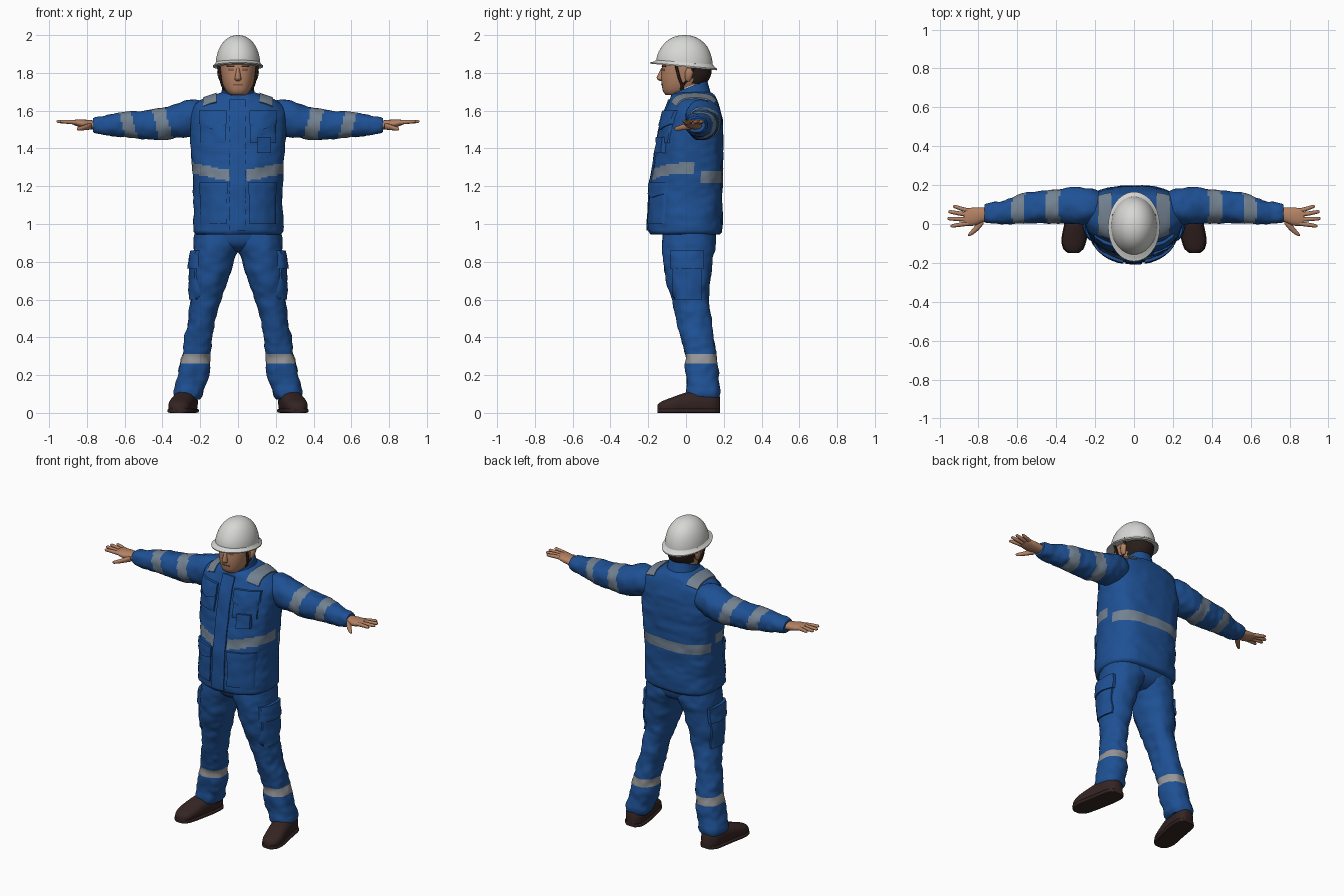
import bpy, bmesh, math
from mathutils import Vector, noise
from mathutils.bvhtree import BVHTree

if "Cube" in bpy.data.objects:
    bpy.data.objects.remove(bpy.data.objects["Cube"])


def material(name, rgb):
    m = bpy.data.materials.new(name)
    m.diffuse_color = (*rgb, 1)
    m.use_nodes = True
    m.node_tree.nodes["Principled BSDF"].inputs["Base Color"].default_value = m.diffuse_color
    return m


BLUE = material("work blue", (0.013, 0.082, 0.30))
SILVER = material("reflective silver", (0.17, 0.22, 0.28))
GREY = material("trouser band grey", (0.30, 0.30, 0.31))
SKIN = material("skin", (0.45, 0.22, 0.125))
DARK_SKIN = material("shaded skin", (0.22, 0.10, 0.06))
HAIR = material("dark hair", (0.022, 0.013, 0.010))
BROWN = material("boot brown", (0.035, 0.018, 0.017))
WHITE = material("helmet white", (0.68, 0.68, 0.66))
SHIRT = material("shirt grey", (0.42, 0.42, 0.42))


def finish(name, bm, mats, paint=None, mirror=False):
    """Turn a bmesh into a named, painted and smooth-shaded object."""
    if paint:
        for f in bm.faces:
            f.material_index = paint(f.calc_center_median())
    me = bpy.data.meshes.new(name)
    bm.to_mesh(me)
    bm.free()
    for m in mats:
        me.materials.append(m)
    ob = bpy.data.objects.new(name, me)
    bpy.context.collection.objects.link(ob)
    bpy.ops.object.select_all(action='DESELECT')
    ob.select_set(True)
    bpy.context.view_layer.objects.active = ob
    bpy.ops.object.shade_smooth_by_angle(angle=math.radians(50))
    if mirror:
        ob.modifiers.new("mirror", 'MIRROR')
    return ob


def resample(secs, step):
    """Cubic interpolation of the sections at an even spacing."""
    ps = [Vector(s) for s in secs]
    last = len(ps) - 1
    slopes = []
    for i in range(last + 1):
        a, b = ps[max(i - 1, 0)], ps[min(i + 1, last)]
        slopes.append((b - a) / (b[0] - a[0]))
    out = []
    for i in range(last):
        a, b = ps[i], ps[i + 1]
        h = b[0] - a[0]
        k = max(1, round(h / step))
        for j in range(k):
            t = j / k
            p = (a * (2*t**3 - 3*t*t + 1) + slopes[i] * (h * (t**3 - 2*t*t + t))
                 + b * (3*t*t - 2*t**3) + slopes[i + 1] * (h * (t**3 - t*t)))
            out.append(p)
    return out + [ps[-1]]


def loft(name, axis, secs, mats, n=24, step=None, power=(2.2, 2.2), wrinkle=0,
         warp=None, paint=None, mirror=False):
    """Sections are (position, low a, high a, low b, high b) along an axis;
    power gives the squareness of the high-b and low-b halves."""
    order = {'x': (2, 0, 1), 'y': (0, 2, 1), 'z': (0, 1, 2)}[axis]
    bm = bmesh.new()
    rings = []
    for t, a0, a1, b0, b1 in (resample(secs, step) if step else secs):
        ring = []
        for i in range(n):
            w = 2 * math.pi * i / n
            c, s = math.cos(w), math.sin(w)
            e = 2 / (power[0] if s >= 0 else power[1])
            da = math.copysign(abs(c) ** e, c) * (a1 - a0) / 2
            db = math.copysign(abs(s) ** e, s) * (b1 - b0) / 2
            k = Vector(((a0 + a1) / 2 + da, (b0 + b1) / 2 + db, t))
            p = Vector((k[order[0]], k[order[1]], k[order[2]]))
            if wrinkle:
                d = Vector((da, db, 0))
                out = Vector((d[order[0]], d[order[1]], d[order[2]])).normalized()
                p += out * wrinkle * (noise.noise(p * 11) + 0.6 * noise.noise(p * 26))
            if warp:
                p = warp(p)
            ring.append(bm.verts.new(p))
        rings.append(ring)
    for r, q in zip(rings, rings[1:]):
        for i in range(n):
            bm.faces.new((r[i], r[(i + 1) % n], q[(i + 1) % n], q[i]))
    bm.faces.new(rings[0])
    bm.faces.new(rings[-1])
    bmesh.ops.recalc_face_normals(bm, faces=bm.faces)
    return finish(name, bm, mats, paint, mirror)


def sym(t, w, b0, b1):
    return (t, -w, w, b0, b1)


def tree(*obs):
    verts, polys = [], []
    for o in obs:
        k = len(verts)
        verts += [v.co.copy() for v in o.data.vertices]
        polys += [[k + i for i in p.vertices] for p in o.data.polygons]
    return BVHTree.FromPolygons(verts, polys)


def plate(name, target, ray, lift, mat, n=10, mirror=False):
    """Patch laid on a target surface, with edges that sink into it."""
    bm = bmesh.new()
    par = [0] + [i / n for i in range(n + 1)] + [1]
    m = len(par)
    grid, toward = [], Vector()
    for i, u in enumerate(par):
        for j, v in enumerate(par):
            o, d = ray(u, v)
            d.normalize()
            hit = target.ray_cast(o, d)[0] or target.find_nearest(o + d)[0]
            edge = i in (0, m - 1) or j in (0, m - 1)
            grid.append(bm.verts.new(hit - d * (-0.008 if edge else lift)))
            toward += d
    for i in range(m - 1):
        for j in range(m - 1):
            k = i * m + j
            bm.faces.new((grid[k], grid[k + 1], grid[k + m + 1], grid[k + m]))
    bm.normal_update()
    if sum((f.normal * f.calc_area() for f in bm.faces), Vector()).dot(toward) > 0:
        bmesh.ops.reverse_faces(bm, faces=bm.faces)
    return finish(name, bm, [mat], None, mirror)


def front(x0, x1, z0, z1, sag=0):
    return lambda u, v: (Vector((x0 + (x1 - x0) * u, -1,
                                 z0 + (z1 - z0) * v - sag * (1 - abs(2*u - 1)) * (1 - v))),
                         Vector((0, 1, 0)))


def side(y0, y1, z0, z1):
    return lambda u, v: (Vector((1, y0 + (y1 - y0) * u, z0 + (z1 - z0) * v)), Vector((-1, 0, 0)))


# Jacket body with reflective waist stripe
def waist_stripe(c):
    if c.y < 0.03:
        return int(abs(c.x) > 0.045 and abs(c.z - 1.257 - 0.2 * (abs(c.x) - 0.05)) < 0.029)
    return int(c.y > 0.08 and abs(c.z - 1.248) < 0.034)


jacket = loft("jacket", 'z', [
    sym(0.945, 0.222, -0.188, 0.178), sym(0.96, 0.236, -0.198, 0.19),
    sym(1.1, 0.235, -0.196, 0.192), sym(1.2, 0.235, -0.19, 0.193),
    sym(1.3, 0.242, -0.172, 0.195), sym(1.4, 0.25, -0.155, 0.197),
    sym(1.5, 0.256, -0.138, 0.195), sym(1.58, 0.252, -0.118, 0.187),
    sym(1.63, 0.232, -0.096, 0.175), sym(1.66, 0.19, -0.085, 0.16),
    sym(1.685, 0.125, -0.075, 0.145), sym(1.70, 0.08, -0.06, 0.12)],
    [BLUE, SILVER], n=72, step=0.009, power=(2.8, 2.1), wrinkle=0.007, paint=waist_stripe)


# Sleeves with two reflective bands
def sleeve_bands(c):
    s = c.x - (c.z - 1.53) * 0.25
    return int(0.365 < s < 0.437 or 0.55 < s < 0.615)


sleeve = loft("sleeve", 'x', [
    (0.14, 0.01, 0.15, 1.49, 1.64), (0.24, 0.0, 0.185, 1.465, 1.657),
    (0.30, 0.0, 0.188, 1.457, 1.645), (0.40, 0.005, 0.178, 1.447, 1.612),
    (0.50, 0.005, 0.17, 1.452, 1.602), (0.60, 0.0, 0.15, 1.458, 1.594),
    (0.70, 0.0, 0.118, 1.468, 1.574), (0.75, 0.002, 0.105, 1.478, 1.566),
    (0.768, 0.008, 0.097, 1.487, 1.558)],
    [BLUE, SILVER], n=32, step=0.011, wrinkle=0.010, paint=sleeve_bands, mirror=True)

# Jacket details
body = tree(jacket)
shoulders = tree(jacket, sleeve)
plate("zip_placket", body, front(-0.045, 0.04, 0.965, 1.66), 0.008, BLUE, 24)
plate("chest_pocket", body, front(0.065, 0.2, 1.43, 1.58), 0.010, BLUE, mirror=True)
plate("chest_pocket_flap", body, front(0.06, 0.207, 1.53, 1.60, 0.03), 0.018, BLUE, mirror=True)
plate("lower_pocket", body, front(0.06, 0.2, 1.0, 1.19), 0.009, BLUE, mirror=True)
plate("lower_pocket_flap", body, front(0.055, 0.205, 1.16, 1.22, 0.02), 0.016, BLUE, mirror=True)
plate("pouch", body, front(0.10, 0.175, 1.375, 1.46), 0.024, BLUE, 5)


def over_shoulder(u, v):
    a = math.radians(-48 + 90 * v)
    d = Vector((0, math.sin(a), math.cos(a)))
    return Vector((0.115 + 0.07 * u, 0.05, 1.53)) + d, -d


plate("shoulder_patch", shoulders, over_shoulder, 0.007, SILVER, 14, True)

# Collar tilted down to the front, shirt edge inside it
tilt = lambda p: Vector((p.x, p.y, p.z + 0.36 * (p.y - 0.02) * max(0, (p.z - 1.62) / 0.1)))
loft("collar", 'z', [sym(1.62, 0.115, -0.088, 0.15), sym(1.68, 0.092, -0.082, 0.128),
                     sym(1.725, 0.083, -0.08, 0.112)], [BLUE], n=32, step=0.012, warp=tilt)
loft("shirt_collar", 'z', [sym(1.62, 0.08, -0.07, 0.1), sym(1.735, 0.074, -0.073, 0.102)],
     [SHIRT], warp=tilt)

# Trousers
loft("trouser_seat", 'z', [sym(0.855, 0.06, -0.06, 0.09), sym(0.88, 0.14, -0.10, 0.135),
                           sym(0.92, 0.21, -0.12, 0.155), sym(1.0, 0.218, -0.13, 0.165)],
     [BLUE], n=40, step=0.015, power=(2.6, 2.6), wrinkle=0.004)
leg = loft("trouser_leg", 'z', [
    (0.07, 0.205, 0.325, 0.02, 0.172), (0.09, 0.19, 0.336, 0.0, 0.18),
    (0.15, 0.166, 0.333, 0.003, 0.177), (0.25, 0.152, 0.315, -0.002, 0.167),
    (0.35, 0.142, 0.29, -0.018, 0.155), (0.45, 0.126, 0.265, -0.045, 0.14),
    (0.6, 0.085, 0.248, -0.075, 0.122), (0.75, 0.035, 0.246, -0.113, 0.135),
    (0.84, 0.006, 0.242, -0.122, 0.15), (0.9, -0.02, 0.235, -0.125, 0.157),
    (1.0, -0.03, 0.215, -0.12, 0.16)],
    [BLUE, GREY], n=40, step=0.012, wrinkle=0.011, mirror=True,
    paint=lambda c: int(0.268 < c.z < 0.315))
leg_tree = tree(leg)
plate("cargo_pocket", leg_tree, side(-0.075, 0.085, 0.60, 0.84), 0.010, BLUE, mirror=True)
plate("cargo_pocket_flap", leg_tree, side(-0.085, 0.095, 0.765, 0.86), 0.018, BLUE, mirror=True)

# Boots
boot = [(-0.15, 0.312, 0.022, 0.045), (-0.13, 0.312, 0.046, 0.06), (-0.08, 0.308, 0.06, 0.08),
        (0.0, 0.292, 0.062, 0.108), (0.08, 0.278, 0.062, 0.122), (0.15, 0.27, 0.055, 0.115),
        (0.18, 0.268, 0.03, 0.085)]
loft("boot", 'y', [(y, x - w, x + w, 0.004, h) for y, x, w, h in boot],
     [BROWN], step=0.012, power=(2.2, 4), mirror=True)
loft("boot_sole", 'y', [(y, x - w - 0.005, x + w + 0.005, 0.0, 0.022) for y, x, w, h in boot],
     [BROWN], step=0.012, power=(6, 6), mirror=True)

# Hands
loft("palm", 'x', [(0.74, 0.015, 0.085, 1.50, 1.545), (0.78, 0.008, 0.085, 1.502, 1.55),
                   (0.82, -0.008, 0.085, 1.508, 1.553), (0.86, -0.008, 0.08, 1.52, 1.553),
                   (0.875, 0.0, 0.074, 1.527, 1.549)], [SKIN], step=0.012, mirror=True)
for i, (y0, x1, y1) in enumerate([(0.068, 0.93, 0.09), (0.047, 0.955, 0.063),
                                  (0.023, 0.96, 0.028), (0.003, 0.943, -0.01)]):
    loft(f"finger_{i + 1}", 'x', [
        (x, y - r, y + r, z - r, z + r) for x, y, z, r in [
            (0.85, y0, 1.537, 0.012), ((0.85 + x1) / 2, (y0 + y1) / 2, 1.541, 0.011),
            (x1 - 0.008, y1, 1.543, 0.009), (x1, y1, 1.543, 0.004)]],
        [SKIN], n=10, mirror=True)
loft("thumb", 'x', [(0.775, -0.002, 0.04, 1.50, 1.535), (0.80, -0.032, 0.015, 1.498, 1.53),
                    (0.825, -0.052, -0.018, 1.495, 1.52), (0.845, -0.063, -0.042, 1.494, 1.514),
                    (0.853, -0.062, -0.052, 1.498, 1.509)], [SKIN], n=12, mirror=True)

# Head with hair on the back
head = loft("head", 'z', [
    sym(1.682, 0.04, -0.105, -0.01), sym(1.70, 0.06, -0.121, 0.045), sym(1.73, 0.077, -0.127, 0.09),
    sym(1.77, 0.088, -0.131, 0.125), sym(1.82, 0.094, -0.128, 0.136), sym(1.89, 0.094, -0.12, 0.125)],
    [SKIN, HAIR], n=40, step=0.012, power=(2.2, 2.4),
    paint=lambda c: int(c.y > 0.03 and c.z > 1.74 - 0.2 * (c.y - 0.03)))
loft("neck", 'z', [sym(1.6, 0.064, -0.06, 0.085), sym(1.76, 0.064, -0.06, 0.09)], [SKIN])
loft("nose", 'z', [sym(1.757, 0.011, -0.138, -0.11), sym(1.766, 0.018, -0.153, -0.11),
                   sym(1.776, 0.016, -0.156, -0.11), sym(1.825, 0.008, -0.131, -0.11)], [SKIN], n=12)
loft("ear", 'z', [(1.755, 0.08, 0.095, 0.0, 0.02), (1.77, 0.08, 0.104, -0.005, 0.03),
                  (1.805, 0.08, 0.112, -0.005, 0.04), (1.825, 0.08, 0.104, 0.005, 0.035)],
     [SKIN], n=12, mirror=True)
face = tree(head)
plate("eye", face, front(0.022, 0.052, 1.811, 1.823), 0.002, DARK_SKIN, 4, True)
plate("eyebrow", face, front(0.018, 0.06, 1.832, 1.84), 0.003, HAIR, 4, True)
plate("mouth", face, front(-0.026, 0.026, 1.734, 1.741), 0.003, DARK_SKIN, 6)

# Chin straps
for name, y in (("front_strap", -0.055), ("rear_strap", 0.045)):
    loft(name, 'z', [(1.69, 0.055, 0.068, -0.03, -0.015), (1.73, 0.076, 0.088, -0.028, -0.012),
                     (1.77, 0.086, 0.1, y * 0.5 - 0.015, y * 0.5),
                     (1.85, 0.096, 0.112, y - 0.008, y + 0.008)], [HAIR], n=8, step=0.015, mirror=True)

# Helmet shell and brim, tipped up at the front
tip = lambda p: Vector((p.x, p.y, p.z - 0.1 * p.y * max(0, (1.93 - p.z) / 0.1)))
dome = []
for i in range(15):
    a = math.radians(i * 6.3)
    r = max(math.cos(a), 0.01) ** 0.92
    dome.append(sym(1.84 + 0.16 * math.sin(a), 0.118 * r, -0.008 - 0.15 * r, -0.008 + 0.15 * r))
loft("helmet_shell", 'z', dome, [WHITE], n=48, power=(2, 2), warp=tip)
loft("helmet_brim", 'z', [sym(1.832, 0.122, -0.175, 0.152), sym(1.83, 0.132, -0.19, 0.164),
                          sym(1.837, 0.133, -0.192, 0.165), sym(1.846, 0.122, -0.17, 0.149),
                          sym(1.862, 0.114, -0.15, 0.136)], [WHITE], n=48, power=(2, 2), warp=tip)
